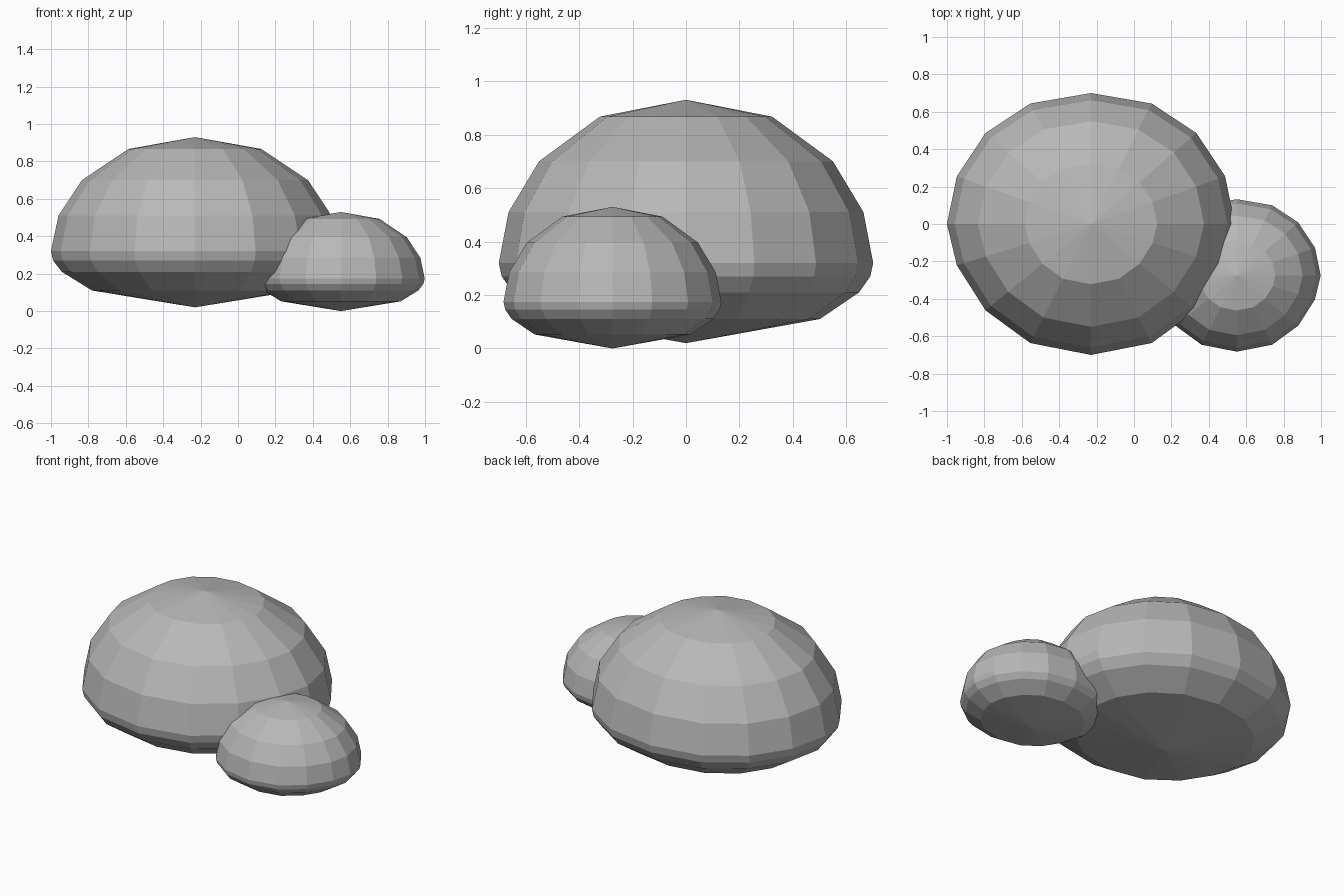
import bpy
import bmesh
from math import sin, cos, pi, copysign

cube = bpy.data.objects.get("Cube")
if cube:
    bpy.data.objects.remove(cube, do_unlink=True)

# Stone material
grey = bpy.data.materials.new("stone grey")
grey.use_nodes = True
colour = (0.48, 0.48, 0.48, 1)
grey.diffuse_color = colour
bsdf = grey.node_tree.nodes["Principled BSDF"]
bsdf.inputs["Base Color"].default_value = colour
bsdf.inputs["Roughness"].default_value = 0.9

SIDES = 16
WIDTH, DEPTH = 0.77, 0.70
# Radius (share of the widest ring) and height, bottom to top
PROFILE = [(0.715, 0.09), (0.925, 0.19), (0.985, 0.25), (1, 0.30),
           (0.948, 0.49), (0.785, 0.68), (0.46, 0.847)]
TOP = 0.91


def power(value, exponent):
    return copysign(abs(value) ** exponent, value)


def outline(i):
    """Slightly squared oval, a little slimmer towards the front."""
    a = 2 * pi * i / SIDES
    s, c = sin(a), cos(a)
    return WIDTH * power(c, 0.9), DEPTH * power(s, 1.05 if s > 0 else 1.2)


def stone(name, location, size):
    bm = bmesh.new()
    rings = [[bm.verts.new((x * r, y * r, z))
              for x, y in map(outline, range(SIDES))] for r, z in PROFILE]
    bottom = bm.verts.new((0, 0, 0))
    top = bm.verts.new((0, 0, TOP))
    for i in range(SIDES):
        j = (i + 1) % SIDES
        bm.faces.new((bottom, rings[0][j], rings[0][i]))
        bm.faces.new((top, rings[-1][i], rings[-1][j]))
        for low, high in zip(rings, rings[1:]):
            bm.faces.new((low[i], low[j], high[j], high[i]))
    mesh = bpy.data.meshes.new(name)
    bm.to_mesh(mesh)
    bm.free()
    mesh.materials.append(grey)
    obj = bpy.data.objects.new(name, mesh)
    obj.location = location
    obj.scale = (size,) * 3
    bpy.context.collection.objects.link(obj)


stone("large_stone", (-0.23, 0, 0.02), 1)
stone("small_stone", (0.55, -0.275, 0), 0.582)
